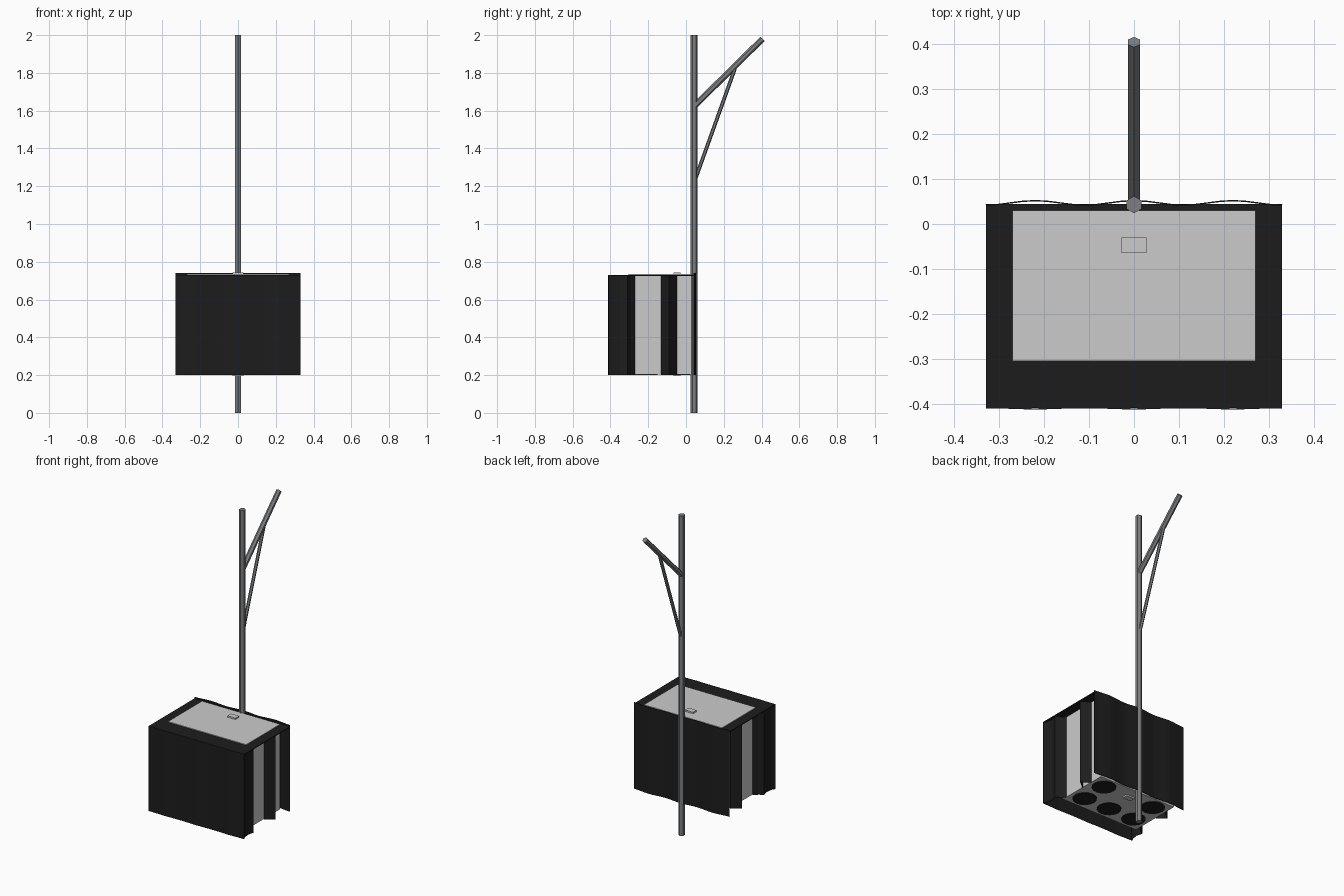
import bpy, bmesh, math
from mathutils import Vector

if "Cube" in bpy.data.objects:
    bpy.data.objects.remove(bpy.data.objects["Cube"])


def material(name, rgb):
    m = bpy.data.materials.new(name)
    m.diffuse_color = (*rgb, 1)
    m.use_nodes = True
    m.node_tree.nodes["Principled BSDF"].inputs["Base Color"].default_value = m.diffuse_color
    return m


BLACK = material("black", (0.012, 0.012, 0.012))
STEEL = material("steel", (0.2, 0.21, 0.22))


def finish(name, bm, mat=None):
    bmesh.ops.recalc_face_normals(bm, faces=bm.faces[:])
    me = bpy.data.meshes.new(name)
    bm.to_mesh(me)
    bm.free()
    ob = bpy.data.objects.new(name, me)
    bpy.context.collection.objects.link(ob)
    if mat:
        me.materials.append(mat)
    return ob


def box(name, lo, hi, mat=None):
    bm = bmesh.new()
    bmesh.ops.create_cube(bm, size=1)
    for v in bm.verts:
        v.co = [lo[i] + (v.co[i] + 0.5) * (hi[i] - lo[i]) for i in range(3)]
    return finish(name, bm, mat)


def rod(name, a, b, r, mat, sides=6):
    a, b = Vector(a), Vector(b)
    d = (b - a).normalized()
    u = Vector((1, 0, 0))
    w = d.cross(u)
    bm = bmesh.new()
    rings = []
    for p in (a, b):
        ring = []
        for i in range(sides):
            t = math.tau * (i + 0.5 * (sides == 6)) / sides
            ring.append(bm.verts.new(p + r * (u * math.cos(t) + w * math.sin(t))))
        rings.append(ring)
    for i in range(sides):
        j = (i + 1) % sides
        bm.faces.new((rings[0][i], rings[0][j], rings[1][j], rings[1][i]))
    bm.faces.new(rings[0])
    bm.faces.new(rings[1])
    return finish(name, bm, mat)


def sheet(name, pts, z0, z1, mat, thick=0.003):
    # vertical sheet that follows a plan outline
    bm = bmesh.new()
    low = [bm.verts.new((x, y, z0)) for x, y in pts]
    high = [bm.verts.new((x, y, z1)) for x, y in pts]
    for i in range(len(pts) - 1):
        bm.faces.new((low[i], low[i + 1], high[i + 1], high[i]))
    ob = finish(name, bm, mat)
    mod = ob.modifiers.new("thickness", "SOLIDIFY")
    mod.thickness = thick
    mod.offset = 0
    return ob


# Pole with its slanted arm and brace
rod("pole", (0, 0.043, 0), (0, 0.043, 2), 0.019, STEEL)
rod("arm", (0, 0.045, 1.625), (0, 0.405, 1.98), 0.016, STEEL)
rod("arm_brace", (0, 0.045, 1.225), (0, 0.26, 1.825), 0.010, STEEL)

# Grey inner box with a small button on top and bottom
box("inner_box", (-0.27, -0.305, 0.203), (0.27, 0.03, 0.735))
for name, z in (("top_button", 0.735), ("bottom_button", 0.194)):
    box(name, (-0.028, -0.065, z), (0.028, -0.03, z + 0.009))

# Black roof sheet and gently waved front and back sheets
box("roof", (-0.33, -0.41, 0.726), (0.33, 0.044, 0.731), BLACK)
N = 24
xs = [-0.33 + 0.66 * i / N for i in range(N + 1)]
sheet("back_sheet", [(x, 0.047 + 0.005 * math.cos(math.tau * x / 0.22 / 2 * 2) ** 1)
                     for x in xs], 0.2, 0.74, BLACK)
sheet("front_sheet", [(x, -0.412 + 0.003 * abs(math.sin(math.pi * x / 0.22)))
                      for x in xs], 0.2, 0.73, BLACK)

# Scalloped black side supports with the grey box showing between them
for side, s in (("right", 1), ("left", -1)):
    front = [(0.328, -0.41), (0.318, -0.39), (0.312, -0.35), (0.322, -0.31),
             (0.295, -0.295), (0.271, -0.27)]
    ridge = [(0.271, -0.13), (0.295, -0.11), (0.322, -0.09), (0.295, -0.07),
             (0.271, -0.05)]
    for part, pts in (("front", front), ("middle", ridge)):
        sheet(f"{side}_{part}_support", [(s * x, y) for x, y in pts],
              0.2, 0.73, BLACK)

# Shallow black round openings under the box
for x in (-0.18, 0, 0.18):
    for y in (-0.22, -0.05):
        if x or y < -0.1:
            rod("bottom_opening", (x, y, 0.2), (x, y, 0.204), 0.07, BLACK, 16)
